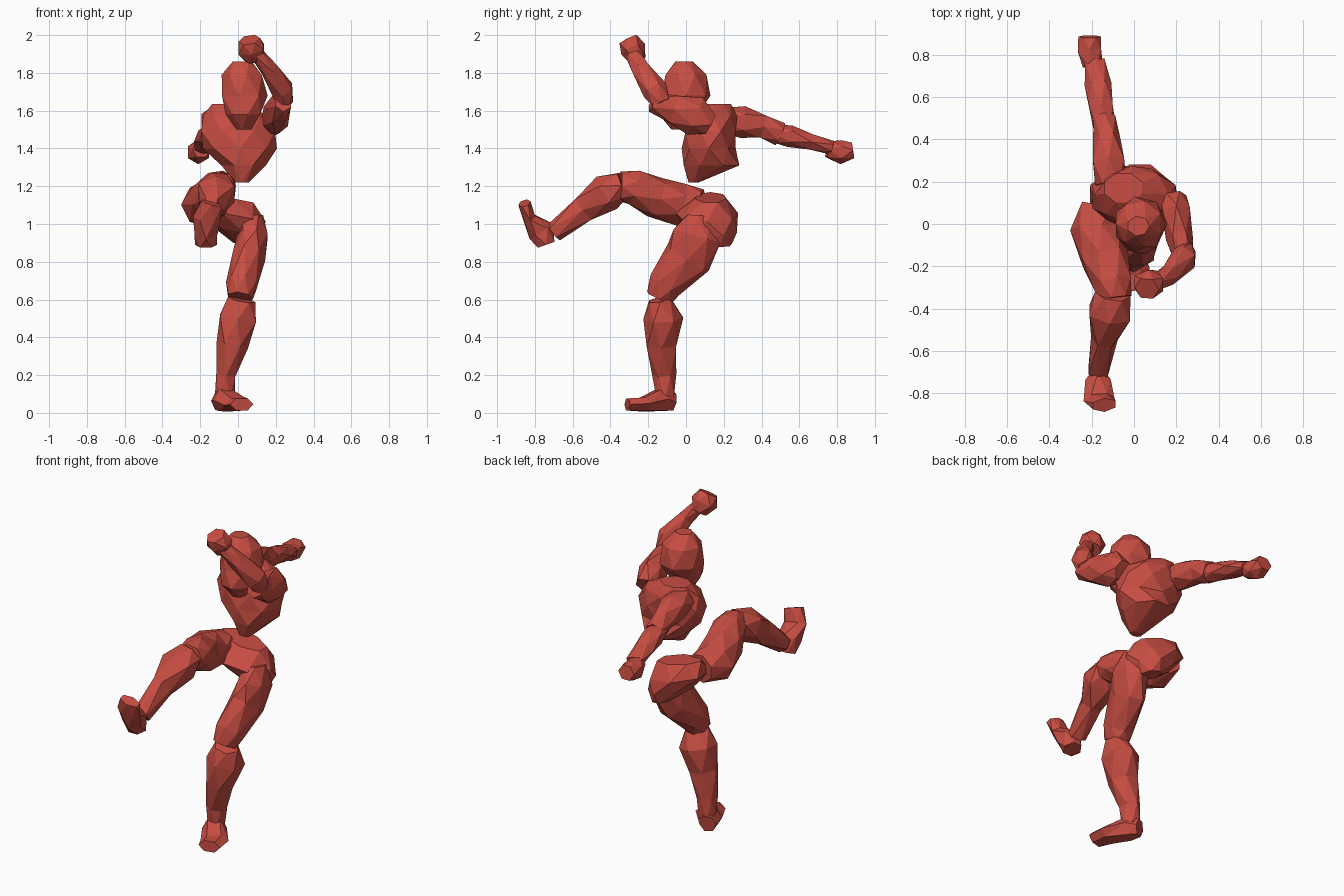
import bpy, bmesh, math
from mathutils import Vector

mat = bpy.data.materials.new("red_clay")
mat.diffuse_color = (0.58, 0.075, 0.055, 1)


def loft(name, rings, sides=6, twist=True, axis=None):
    """Faceted body part through rings of (x, y, z, half width, half depth)."""
    bm = bmesh.new()
    pts = [Vector(r[:3]) for r in rings]
    loops = []
    for i, r in enumerate(rings):
        t = Vector(axis) if axis else pts[min(i + 1, len(pts) - 1)] - pts[max(i - 1, 0)]
        t.normalize()
        s = Vector((1, 0, 0))
        s = (s - t * t.dot(s)).normalized()
        u = t.cross(s)
        off = 0.5 * (i % 2) if twist else 0
        loop = []
        for k in range(sides):
            a = 2 * math.pi * (k + off) / sides
            loop.append(bm.verts.new(pts[i] + 1.06 * (s * r[3] * math.cos(a) + u * r[4] * math.sin(a))))
        loops.append(loop)
    for i in range(len(loops) - 1):
        a, b = loops[i], loops[i + 1]
        for k in range(sides):
            n = (k + 1) % sides
            if twist and i % 2:
                bm.faces.new((a[k], b[n], b[k]))
                bm.faces.new((a[k], a[n], b[n]))
            else:
                bm.faces.new((a[k], a[n], b[k]))
                bm.faces.new((a[n], b[n], b[k]))
    bm.faces.new(loops[0])
    bm.faces.new(loops[-1])
    bmesh.ops.recalc_face_normals(bm, faces=bm.faces)
    me = bpy.data.meshes.new(name)
    bm.to_mesh(me)
    bm.free()
    me.materials.append(mat)
    ob = bpy.data.objects.new(name, me)
    bpy.context.collection.objects.link(ob)
    return ob


UP = (0, 0, 1)

# Head and trunk
loft("head", [(0.02, -0.01, 1.86, 0.05, 0.045), (0.025, 0.0, 1.79, 0.105, 0.105),
              (0.03, 0.0, 1.68, 0.12, 0.125), (0.03, -0.04, 1.58, 0.09, 0.10),
              (0.03, -0.03, 1.50, 0.04, 0.045)], 7, axis=UP)
loft("torso", [(0.02, 0.04, 1.22, 0.035, 0.025), (0.03, 0.135, 1.31, 0.12, 0.15),
               (0.01, 0.12, 1.40, 0.185, 0.135), (0.0, 0.13, 1.49, 0.20, 0.135),
               (-0.01, 0.14, 1.57, 0.165, 0.125), (-0.05, 0.17, 1.635, 0.09, 0.07)], 8, axis=UP)
loft("pelvis", [(0.03, 0.18, 0.89, 0.06, 0.06), (0.0, 0.14, 0.96, 0.13, 0.125),
                (-0.04, 0.11, 1.05, 0.18, 0.16), (-0.05, 0.13, 1.14, 0.14, 0.08)], 7,
     axis=(0.2, 0, 1))

# Raised leg
loft("raised_thigh", [(-0.16, 0.09, 1.10, 0.09, 0.08), (-0.18, -0.02, 1.10, 0.115, 0.11),
                      (-0.14, -0.16, 1.14, 0.11, 0.105), (-0.10, -0.28, 1.195, 0.09, 0.09),
                      (-0.09, -0.35, 1.20, 0.075, 0.075)], 7)
loft("raised_shin", [(-0.10, -0.33, 1.21, 0.08, 0.07), (-0.115, -0.42, 1.165, 0.105, 0.095),
                     (-0.14, -0.54, 1.08, 0.06, 0.075), (-0.17, -0.70, 0.955, 0.05, 0.05)])
loft("raised_foot", [(-0.17, -0.74, 0.89, 0.055, 0.05), (-0.17, -0.765, 0.96, 0.065, 0.07),
                     (-0.165, -0.83, 1.03, 0.07, 0.035), (-0.14, -0.855, 1.11, 0.06, 0.032)])

# Standing leg
loft("standing_thigh", [(0.07, 0.07, 1.04, 0.06, 0.07), (0.08, 0.06, 0.94, 0.08, 0.125),
                        (0.055, 0.01, 0.82, 0.085, 0.125), (0.02, -0.11, 0.68, 0.08, 0.09),
                        (0.01, -0.14, 0.61, 0.065, 0.07)], 7)
loft("standing_shin", [(0.02, -0.14, 0.60, 0.07, 0.06), (0.0, -0.12, 0.50, 0.105, 0.10),
                       (-0.03, -0.13, 0.36, 0.08, 0.085), (-0.065, -0.115, 0.20, 0.055, 0.06),
                       (-0.07, -0.11, 0.08, 0.05, 0.05)])
loft("standing_foot", [(-0.10, -0.07, 0.06, 0.045, 0.05), (-0.07, -0.13, 0.07, 0.065, 0.065),
                       (0.0, -0.23, 0.045, 0.075, 0.038), (0.02, -0.31, 0.045, 0.06, 0.035)],
     twist=False)

# Arm stretched to the back
loft("back_upper_arm", [(-0.11, 0.19, 1.55, 0.07, 0.07), (-0.12, 0.30, 1.54, 0.08, 0.08),
                        (-0.13, 0.41, 1.515, 0.06, 0.065), (-0.14, 0.50, 1.475, 0.055, 0.06)])
loft("back_forearm", [(-0.14, 0.46, 1.48, 0.05, 0.05), (-0.155, 0.55, 1.465, 0.06, 0.055),
                      (-0.17, 0.66, 1.435, 0.06, 0.045), (-0.185, 0.77, 1.405, 0.05, 0.035)])
loft("back_hand", [(-0.195, 0.75, 1.395, 0.045, 0.045), (-0.21, 0.82, 1.38, 0.06, 0.06),
                   (-0.21, 0.885, 1.39, 0.05, 0.045)])

# Arm raised over the head
loft("front_upper_arm", [(0.185, 0.125, 1.53, 0.06, 0.06), (0.20, 0.05, 1.57, 0.07, 0.10),
                         (0.215, -0.07, 1.61, 0.06, 0.08), (0.24, -0.18, 1.645, 0.045, 0.05)])
loft("front_forearm", [(0.25, -0.13, 1.64, 0.04, 0.05), (0.235, -0.165, 1.71, 0.06, 0.065),
                       (0.165, -0.24, 1.82, 0.045, 0.05), (0.10, -0.28, 1.90, 0.035, 0.04)])
loft("front_hand", [(0.085, -0.255, 1.87, 0.045, 0.045), (0.07, -0.28, 1.925, 0.075, 0.065),
                    (0.06, -0.305, 1.975, 0.055, 0.055)])
